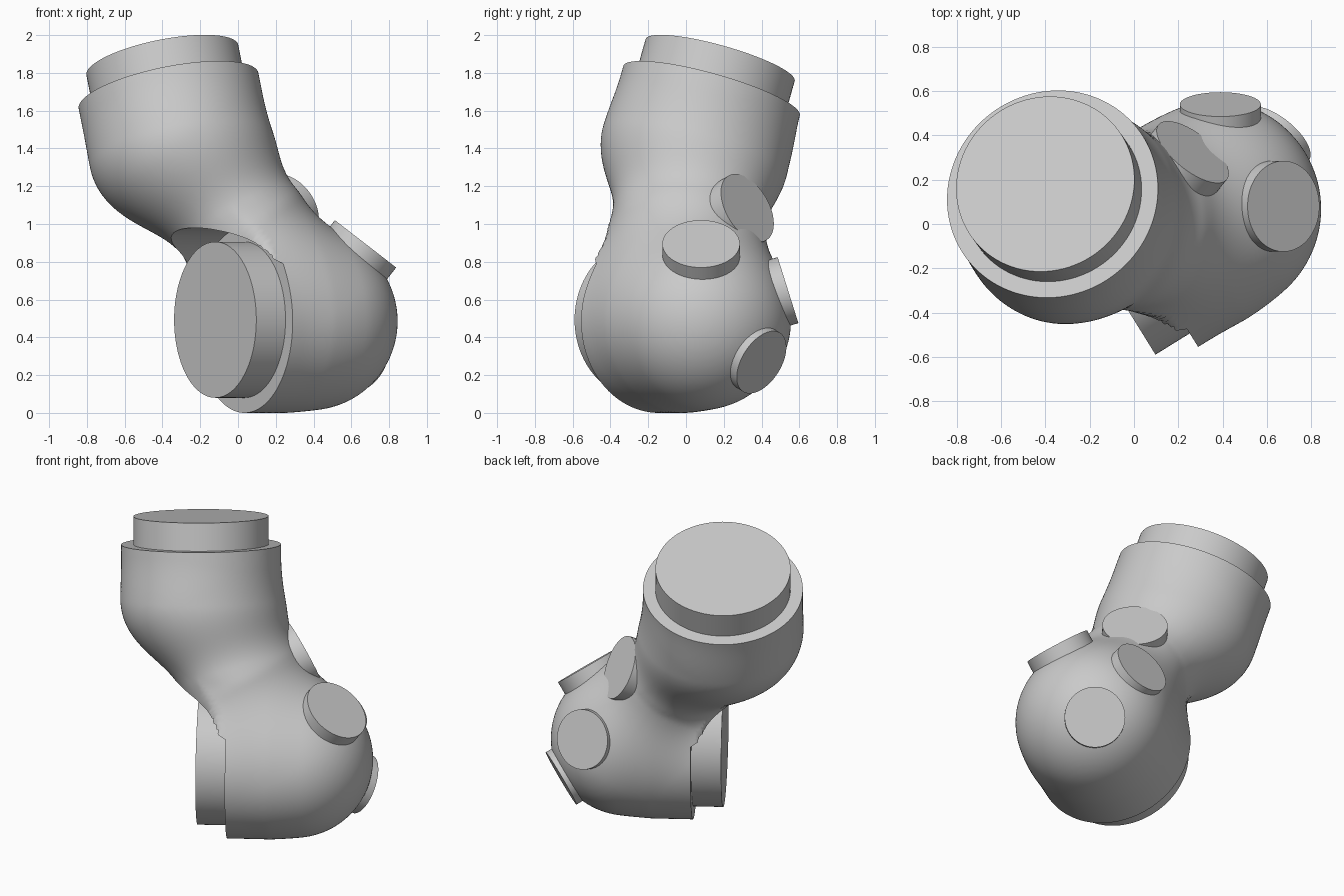
import bpy
import bmesh
from mathutils import Vector

cube = bpy.data.objects.get("Cube")
if cube:
    bpy.data.objects.remove(cube)

metal = bpy.data.materials.new("light grey")
metal.use_nodes = True
GREY = (0.59, 0.59, 0.59, 1)
metal.diffuse_color = GREY
metal.node_tree.nodes["Principled BSDF"].inputs["Base Color"].default_value = GREY

# Key axes and centres of the joint
UP = Vector((-0.19, 0.265, 0.945)).normalized()
OUT = Vector((-0.85, -0.527, 0)).normalized()
UPPER_RIM = Vector((-0.368, 0.135, 1.705))
LOWER_RIM = Vector((0.034, -0.143, 0.485))
UPPER_ELBOW = UPPER_RIM - UP * 0.33
LOWER_ELBOW = LOWER_RIM - OUT * 0.24
HEEL = LOWER_RIM - OUT * 0.4
NECK_MID = Vector((0.045, 0.01, 0.965))
R = 0.485
HEEL_R = 0.469
NECK_R = 0.345
NECK_STRETCH = 0.85


def add_tube(bm, start, end, radius):
    axis = end - start
    rot = axis.to_track_quat("Z", "Y").to_matrix().to_4x4()
    rot.translation = (start + end) / 2
    bmesh.ops.create_cone(bm, cap_ends=True, segments=96, radius1=radius,
                          radius2=radius, depth=axis.length, matrix=rot)


def make_object(name, bm):
    mesh = bpy.data.meshes.new(name)
    bm.to_mesh(mesh)
    bm.free()
    mesh.materials.append(metal)
    obj = bpy.data.objects.new(name, mesh)
    bpy.context.collection.objects.link(obj)
    return obj


def activate(obj):
    bpy.ops.object.select_all(action="DESELECT")
    obj.select_set(True)
    bpy.context.view_layer.objects.active = obj


def disc(name, face, normal, radius, depth):
    bm = bmesh.new()
    add_tube(bm, face - normal * depth, face, radius)
    obj = make_object(name, bm)
    activate(obj)
    bpy.ops.object.shade_smooth_by_angle()
    return obj


# Distance rules for the blended casing
def capsule(p, a, b, radius):
    ab = b - a
    t = max(0, min(1, (p - a).dot(ab) / ab.length_squared))
    return (p - a - ab * t).length - radius


def barrel(p, elbow, rim, axis, squash):
    """Tube with a domed inner end, flattened by squash, and a flat mouth."""
    rel = p - elbow
    along = rel.dot(axis)
    side = rel - axis * along
    dome = Vector((side.length, min(along, 0) * squash)).length - R
    return max(dome, (p - rim).dot(axis) - 0.05)


def blend(a, b, k):
    h = max(k - abs(a - b), 0) / k
    return min(a, b) - h * h * k / 4


def flatten(p):
    return Vector((p.x, p.y * NECK_STRETCH, p.z))


NECK_PATH = [flatten(p) for p in (UPPER_ELBOW, NECK_MID, HEEL)]


def casing_distance(p):
    upper = barrel(p, UPPER_ELBOW, UPPER_RIM, UP, 1.2)
    lower = blend(barrel(p, LOWER_ELBOW, LOWER_RIM, OUT, 1),
                  (p - HEEL).length - HEEL_R, 0.03)
    q = flatten(p)
    neck = min(capsule(q, a, b, NECK_R) for a, b in zip(NECK_PATH, NECK_PATH[1:]))
    return blend(blend(upper, neck, 0.18), lower, 0.16)


# Casing: rough union of tubes, remeshed, then pulled onto the blended form
bm = bmesh.new()
for elbow, rim, axis in ((UPPER_ELBOW, UPPER_RIM, UP), (LOWER_ELBOW, LOWER_RIM, OUT)):
    add_tube(bm, elbow, rim + axis * 0.05, R)
for centre, radius in ((UPPER_ELBOW, R), (LOWER_ELBOW, R), (HEEL, HEEL_R)):
    ball = bmesh.ops.create_icosphere(bm, subdivisions=4, radius=radius)
    bmesh.ops.translate(bm, verts=ball["verts"], vec=centre)
add_tube(bm, UPPER_ELBOW, HEEL, NECK_R + 0.02)
casing = make_object("casing", bm)
activate(casing)
remesh = casing.modifiers.new("remesh", "REMESH")
remesh.mode = "VOXEL"
remesh.voxel_size = 0.022
bpy.ops.object.modifier_apply(modifier="remesh")

bm = bmesh.new()
bm.from_mesh(casing.data)
E = 0.002
STEPS = [Vector((E, 0, 0)), Vector((0, E, 0)), Vector((0, 0, E))]
for pull in range(4):
    if pull:
        bmesh.ops.smooth_vert(bm, verts=bm.verts, factor=0.5,
                              use_axis_x=True, use_axis_y=True, use_axis_z=True)
    for v in bm.verts:
        d = casing_distance(v.co)
        grad = Vector([(casing_distance(v.co + s) - d) / E for s in STEPS])
        v.co -= grad * (d / max(grad.length_squared, 0.3))
bm.to_mesh(casing.data)
bm.free()

# Trim both mouths flat; the lower trim also leaves the round pocket in the neck
for name, rim, axis, radius in (("upper_trim", UPPER_RIM, UP, 0.6),
                                ("lower_trim", LOWER_RIM, OUT, 0.495)):
    cutter = disc(name, rim + axis * 0.6, axis, radius, 0.6)
    cut = casing.modifiers.new(name, "BOOLEAN")
    cut.operation = "DIFFERENCE"
    cut.solver = "EXACT"
    cut.object = cutter
    activate(casing)
    bpy.ops.object.modifier_apply(modifier=name)
    bpy.data.objects.remove(cutter)
activate(casing)
bpy.ops.object.shade_smooth_by_angle(angle=0.7)

# Flange discs standing proud of the mouths
disc("upper_flange", UPPER_RIM + UP * 0.172, UP, 0.41, 0.25)
disc("lower_flange", LOWER_RIM + OUT * 0.182 + Vector((0, 0, 0.008)), OUT, 0.413, 0.25)

# Round cover pads on the back and left of the casing
PADS = {
    "back_pad": ((0.39, 0.54, 0.65), (0, 0.954, 0.3), 0.183),
    "left_pad": ((0.675, 0.08, 0.895), (0.61, 0, 0.79), 0.205),
    "neck_pad": ((0.265, 0.325, 1.085), (0.57, 0.71, 0.42), 0.198),
    "lower_pad": ((0.645, 0.4, 0.268), (0.56, 0.7, -0.44), 0.184),
}
for name, (face, normal, radius) in PADS.items():
    disc(name, Vector(face), Vector(normal).normalized(), radius, 0.14)
